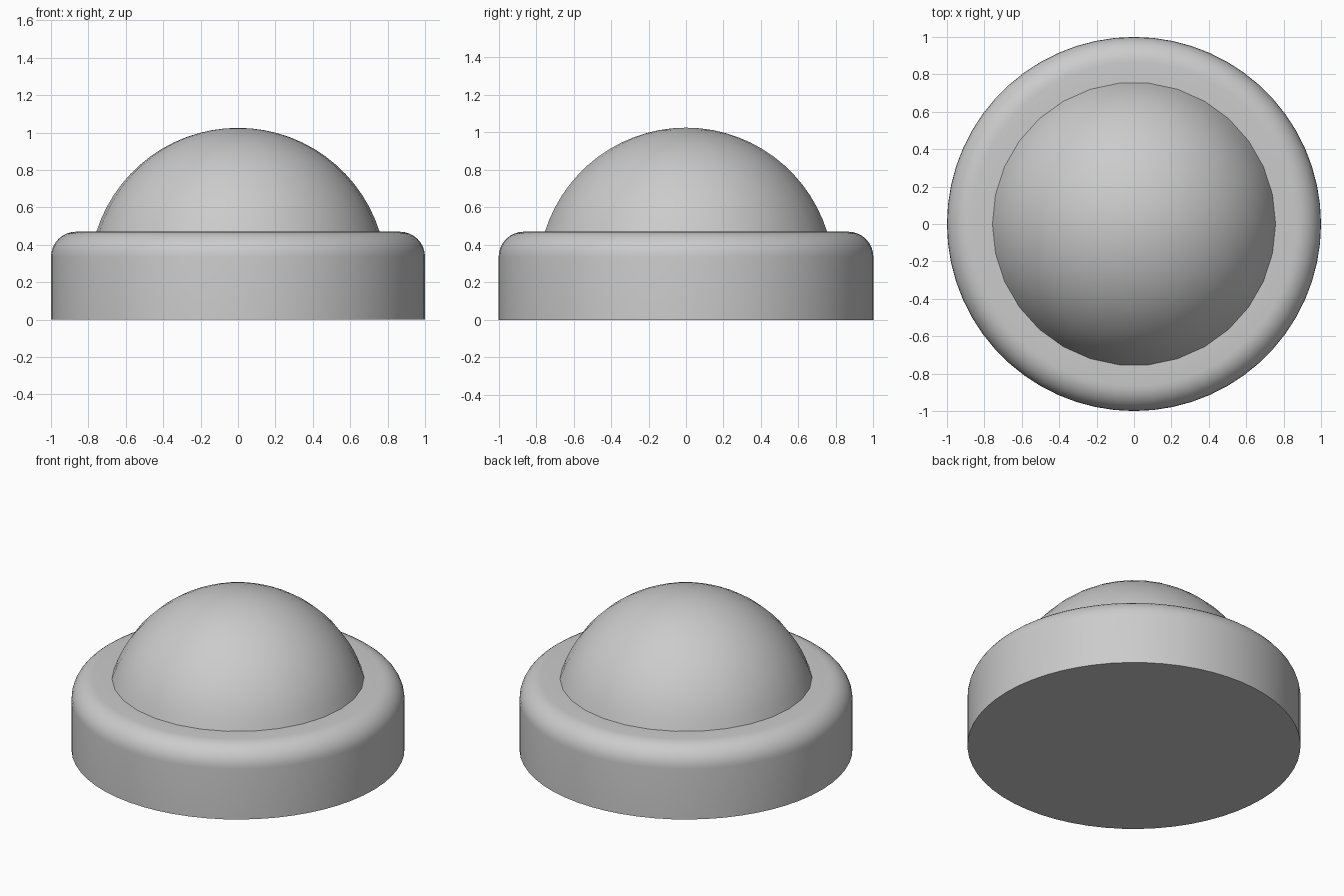
import bpy, bmesh, math

if "Cube" in bpy.data.objects:
    bpy.data.objects.remove(bpy.data.objects["Cube"])


def lathe(name, profile, sides):
    """Spin an (r, z) profile around z; radius 0 makes a pole."""
    bm = bmesh.new()
    rings = []
    for r, z in profile:
        if r == 0:
            rings.append([bm.verts.new((0, 0, z))] * sides)
        else:
            rings.append([bm.verts.new((r * math.cos(2 * math.pi * i / sides),
                                        r * math.sin(2 * math.pi * i / sides), z))
                          for i in range(sides)])
    for a, b in zip(rings, rings[1:]):
        for i in range(sides):
            j = (i + 1) % sides
            bm.faces.new(dict.fromkeys((a[i], a[j], b[j], b[i])))
    bmesh.ops.recalc_face_normals(bm, faces=bm.faces)
    mesh = bpy.data.meshes.new(name)
    bm.to_mesh(mesh)
    bm.free()
    obj = bpy.data.objects.new(name, mesh)
    bpy.context.collection.objects.link(obj)
    bpy.ops.object.select_all(action='DESELECT')
    obj.select_set(True)
    bpy.context.view_layer.objects.active = obj
    bpy.ops.object.shade_smooth_by_angle(angle=math.radians(35))
    return obj


# Base: puck with a rounded top edge
height, fillet = 0.47, 0.135
base = [(0, 0), (1, 0)]
for k in range(9):
    t = math.pi / 2 * k / 8
    base.append((1 - fillet + fillet * math.cos(t), height - fillet + fillet * math.sin(t)))
base += [(0.76, height), (0, height)]
lathe("base", base, 60)

# Dome: spherical cap rising from the base top
rim, rise = 0.757, 1.025 - height
radius = (rim ** 2 + rise ** 2) / (2 * rise)
centre = 1.025 - radius
start = math.asin((height - centre) / radius)
dome = []
for k in range(14):
    t = start + (math.pi / 2 - start) * k / 14
    dome.append((radius * math.cos(t), centre + radius * math.sin(t)))
dome.append((0, centre + radius))
lathe("dome", dome, 30)
